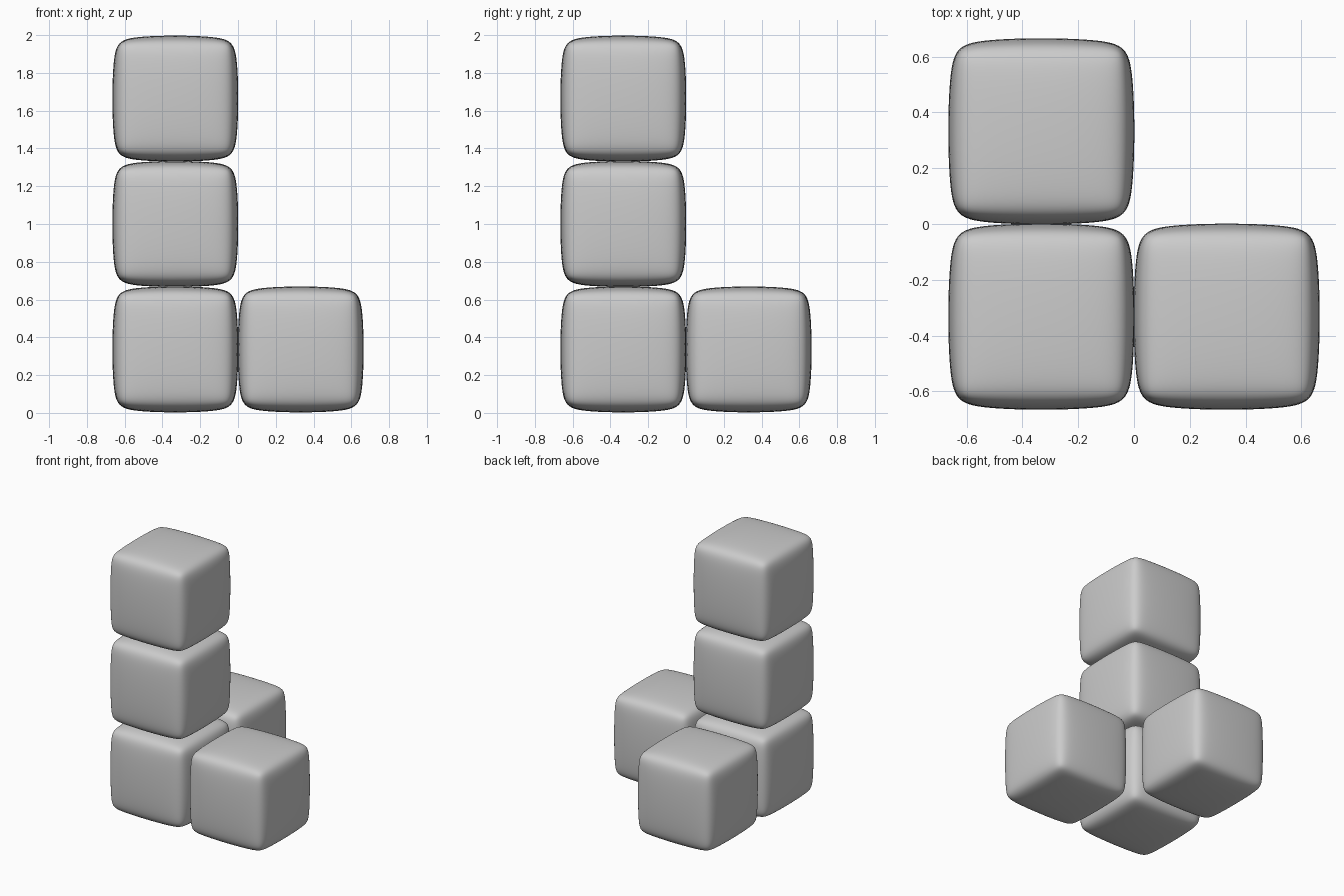
import bpy

if "Cube" in bpy.data.objects:
    bpy.data.objects.remove(bpy.data.objects["Cube"])

PITCH = 0.664   # spacing between neighbouring cubes
SIZE = 0.677    # control cage size before smoothing


def soft_cube(name, ix, iy, iz):
    """Bevelled cube smoothed by subdivision, giving slightly pillowed faces."""
    bpy.ops.mesh.primitive_cube_add(
        size=SIZE,
        location=((ix - 0.5) * PITCH, (iy - 0.5) * PITCH, 0.336 + iz * PITCH))
    ob = bpy.context.object
    ob.name = name
    bevel = ob.modifiers.new("edge_bevel", 'BEVEL')
    bevel.width = 0.065
    bevel.segments = 1
    bevel.limit_method = 'NONE'
    sub = ob.modifiers.new("smoothing", 'SUBSURF')
    sub.levels = sub.render_levels = 4
    bpy.ops.object.shade_smooth()
    return ob


# Corner tower of three cubes
for level, name in enumerate(("corner_cube", "middle_cube", "top_cube")):
    soft_cube(name, 0, 0, level)

# Two feet beside the tower
soft_cube("right_cube", 1, 0, 0)
soft_cube("back_cube", 0, 1, 0)
